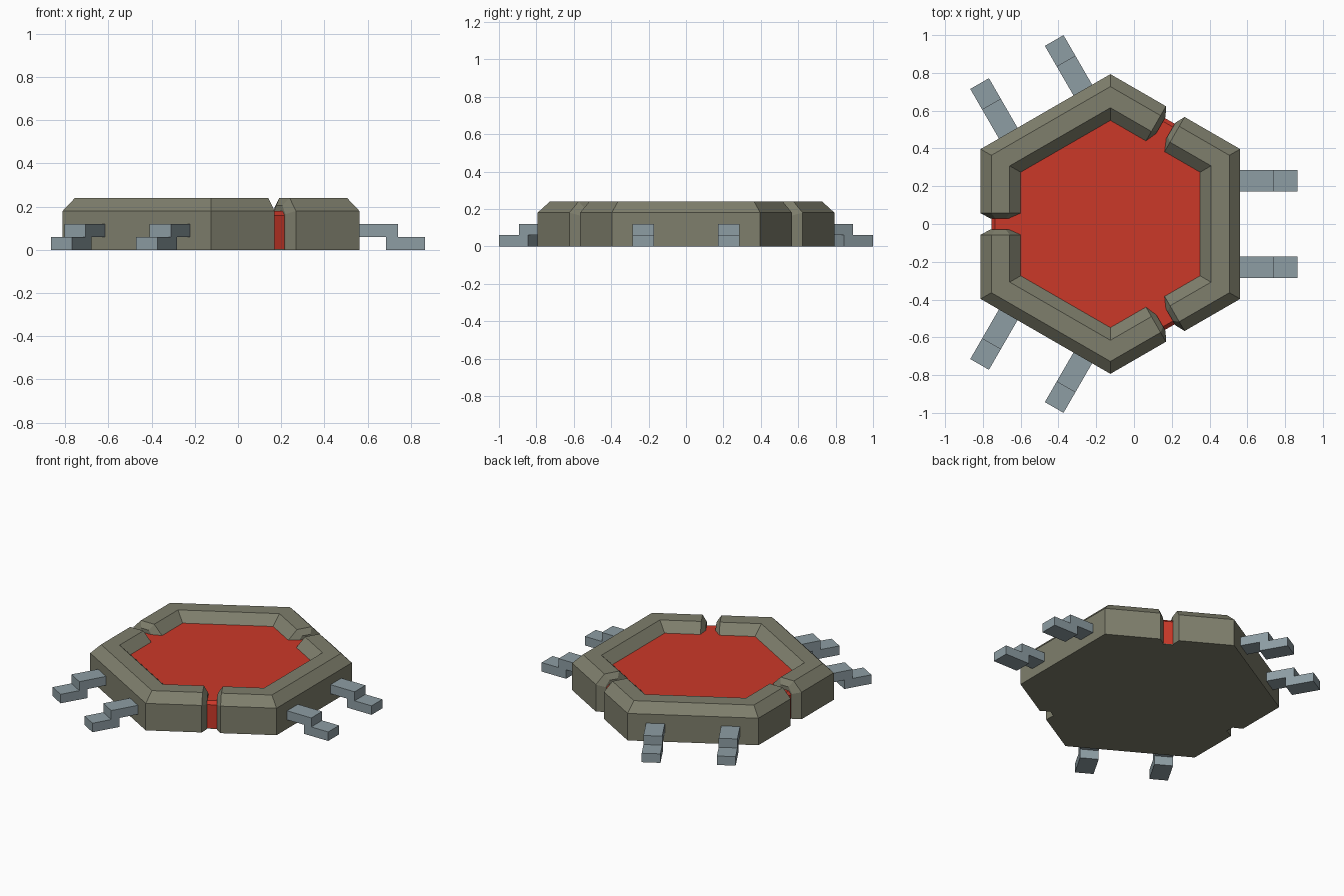
import bpy, bmesh
from math import cos, sin, radians
from mathutils import Vector

if "Cube" in bpy.data.objects:
    bpy.data.objects.remove(bpy.data.objects["Cube"])

CX = -0.125            # hexagon centre on x
COS30 = cos(radians(30))


def material(name, color):
    m = bpy.data.materials.new(name)
    m.diffuse_color = (*color, 1)
    m.use_nodes = True
    m.node_tree.nodes["Principled BSDF"].inputs["Base Color"].default_value = m.diffuse_color
    return m


STONE = material("olive_stone", (0.21, 0.21, 0.15))
RED = material("red_panel", (0.60, 0.04, 0.022))
STEEL = material("blue_grey_steel", (0.27, 0.34, 0.37))


def loft(name, rings, mat):
    """Join equal-length point rings into a closed solid."""
    bm = bmesh.new()
    rows = [[bm.verts.new(p) for p in r] for r in rings]
    n = len(rows[0])
    for a, b in zip(rows, rows[1:]):
        for i in range(n):
            j = (i + 1) % n
            bm.faces.new((a[i], a[j], b[j], b[i]))
    bm.faces.new(rows[0])
    bm.faces.new(rows[-1])
    bmesh.ops.recalc_face_normals(bm, faces=bm.faces)
    me = bpy.data.meshes.new(name)
    bm.to_mesh(me)
    bm.free()
    me.materials.append(mat)
    ob = bpy.data.objects.new(name, me)
    bpy.context.collection.objects.link(ob)
    return ob


def point(deg, out, side, z):
    """Point at distance out along a direction, shifted sideways."""
    a = radians(deg)
    return Vector((CX + out * cos(a) - side * sin(a),
                   out * sin(a) + side * cos(a), z))


def hexagon(apothem, z):
    return [point(30 + 60 * k, apothem / COS30, 0, z) for k in range(6)]


# Wall cross-section and the smaller section of its chamfered ends (distance, z)
WALL = [(0.687, 0), (0.687, 0.18), (0.63, 0.24), (0.533, 0.24), (0.475, 0.18), (0.475, 0)]
CAP = [(0.637, 0), (0.637, 0.165), (0.61, 0.205), (0.553, 0.205), (0.525, 0.165), (0.525, 0)]

for k in range(3):
    base = 120 * k
    # wall section running gap to gap around two corners
    rings = [[point(base - 60, a, 0.03, z) for a, z in CAP],
             [point(base - 60, a, 0.057, z) for a, z in WALL],
             [point(base - 30, a / COS30, 0, z) for a, z in WALL],
             [point(base + 30, a / COS30, 0, z) for a, z in WALL],
             [point(base + 60, a, -0.057, z) for a, z in WALL],
             [point(base + 60, a, -0.03, z) for a, z in CAP]]
    loft(f"wall_section_{k + 1}", rings, STONE)

    # pair of stepped legs
    step = [(0.64, 0.06), (0.81, 0.06), (0.81, 0), (0.99, 0),
            (0.99, 0.06), (0.865, 0.06), (0.865, 0.12), (0.64, 0.12)]
    for i, s in enumerate((-0.228, 0.228)):
        loft(f"leg_{k + 1}_{i + 1}",
             [[point(base, a, s + w, z) for a, z in step] for w in (-0.057, 0.057)], STEEL)

# Thin underside plate and the red floor slab
loft("base_plate", [hexagon(0.63, 0), hexagon(0.63, 0.004)], STONE)
loft("red_floor", [hexagon(0.63, 0.004), hexagon(0.63, 0.16), hexagon(0.61, 0.18)], RED)
